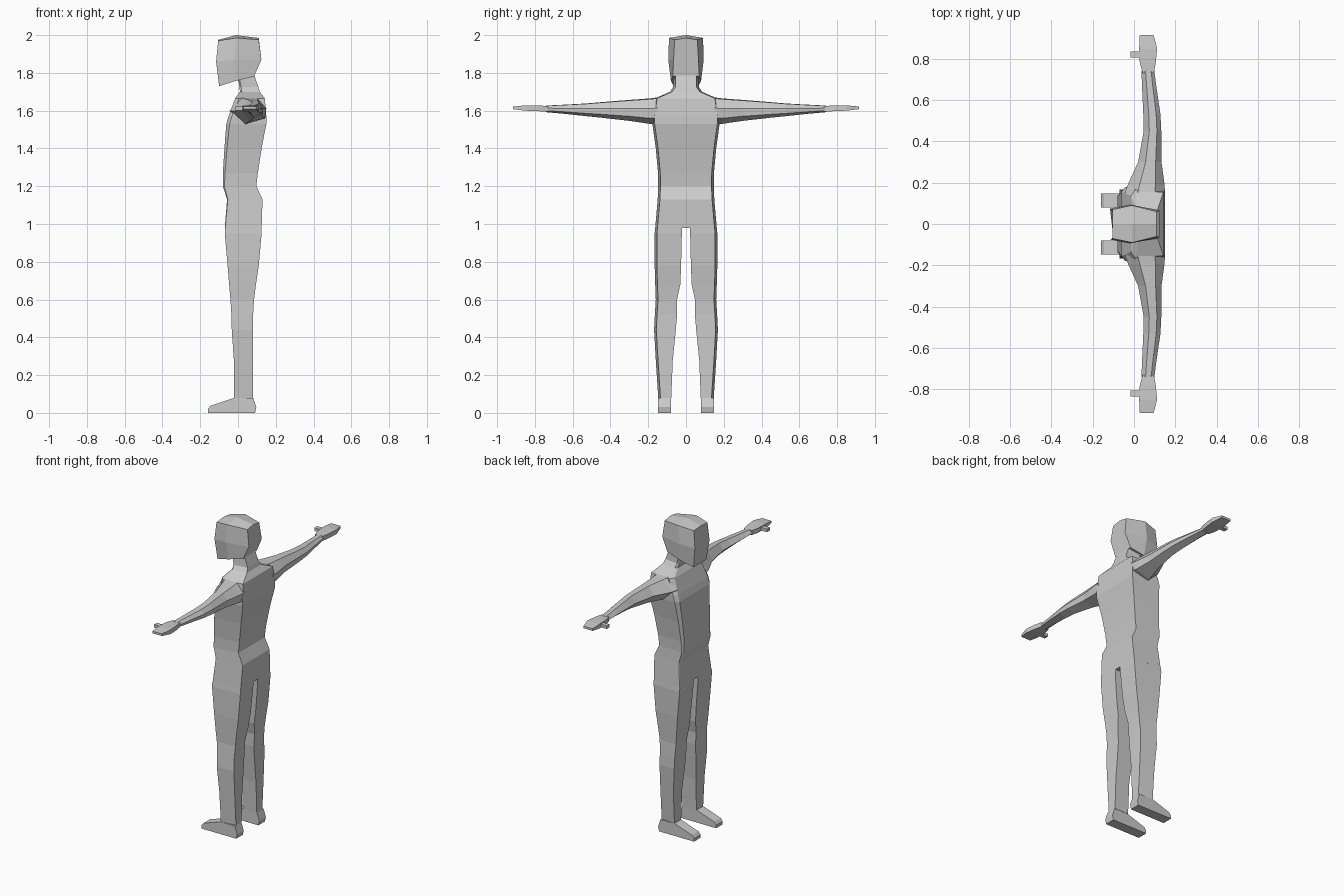
import bpy, bmesh

skin = bpy.data.materials.new("plain_grey")
skin.diffuse_color = (0.6, 0.6, 0.6, 1)


def loft(name, rings, mirror=False):
    """Bridge matching rings of points, cap both ends, optionally mirror across y."""
    bm = bmesh.new()
    loops = [[bm.verts.new(p) for p in ring] for ring in rings]
    for a, b in zip(loops, loops[1:]):
        for i in range(len(a)):
            j = (i + 1) % len(a)
            bm.faces.new((a[i], a[j], b[j], b[i]))
    bm.faces.new(loops[0])
    bm.faces.new(loops[-1])
    bmesh.ops.recalc_face_normals(bm, faces=bm.faces)
    mesh = bpy.data.meshes.new(name)
    bm.to_mesh(mesh)
    bm.free()
    mesh.materials.append(skin)
    obj = bpy.data.objects.new(name, mesh)
    bpy.context.collection.objects.link(obj)
    if mirror:
        mod = obj.modifiers.new("mirror", 'MIRROR')
        mod.use_axis = (False, True, False)
        mod.use_mirror_merge = False
    return obj


# Torso and neck: z, front x, back x, half width, front chamfer
def torso_ring(z, xf, xb, w, c):
    half = [(xf, w - c), (xf + c * 0.7, w), (xb, w - 0.012)]
    return [(x, y, z) for x, y in half] + [(x, -y, z) for x, y in reversed(half)]


torso = [
    (0.98, -0.07, 0.125, 0.163, 0.004),
    (1.13, -0.058, 0.13, 0.15, 0.006),
    (1.20, -0.08, 0.097, 0.147, 0.012),
    (1.27, -0.08, 0.105, 0.148, 0.016),
    (1.40, -0.072, 0.125, 0.16, 0.02),
    (1.53, -0.062, 0.15, 0.178, 0.025),
    (1.57, -0.05, 0.15, 0.178, 0.025),
    (1.665, -0.015, 0.142, 0.165, 0.03),
    (1.70, 0.01, 0.115, 0.085, 0.015),
    (1.725, 0.008, 0.108, 0.068, 0.012),
    (1.82, -0.01, 0.075, 0.065, 0.012),
]
loft("torso_and_neck", [torso_ring(*r) for r in torso])

# Head: front, middle and back slices; (x, z, half width) from jaw to crown
head = [
    [(-0.10, 1.73, 0.066), (-0.116, 1.86, 0.075), (-0.105, 1.97, 0.07)],
    [(-0.01, 1.758, 0.08), (-0.02, 1.87, 0.094), (-0.01, 1.985, 0.09)],
    [(0.085, 1.782, 0.07), (0.124, 1.87, 0.066), (0.11, 1.975, 0.06)],
]
crown = [(-0.105, 1.975), (-0.01, 2.0), (0.11, 1.985)]
loft("head", [[(x, w, z) for x, z, w in s] + [(c[0], 0, c[1])]
              + [(x, -w, z) for x, z, w in reversed(s)]
              for s, c in zip(head, crown)])

# Legs: z, front x, back x, inner y, outer y
legs = [
    (0.98, -0.07, 0.125, 0.02, 0.163),
    (0.95, -0.07, 0.125, 0.022, 0.166),
    (0.78, -0.055, 0.11, 0.026, 0.166),
    (0.68, -0.047, 0.095, 0.03, 0.163),
    (0.60, -0.04, 0.085, 0.047, 0.16),
    (0.52, -0.035, 0.08, 0.047, 0.165),
    (0.44, -0.033, 0.08, 0.054, 0.169),
    (0.28, -0.022, 0.08, 0.07, 0.16),
    (0.08, -0.02, 0.08, 0.078, 0.147),
]
loft("leg", [[(xf, yi, z), (xf, yo, z), (xb, yo - 0.012, z), (xb, yi, z)]
             for z, xf, xb, yi, yo in legs], True)

# Feet: side profile widened across y
foot = [(0.09, 0), (0.097, 0.03), (0.08, 0.08), (-0.02, 0.08),
        (-0.145, 0.038), (-0.16, 0.02), (-0.16, 0)]
loft("foot", [[(x, y, z) for x, z in foot] for y in (0.08, 0.147)], True)


# Arms: y, front x, back x, bottom z, top z
def arm_ring(y, xf, xb, zb, zt):
    d, h = xb - xf, zt - zb
    return [(xf + d * a, y, zb + h * b) for a, b in
            ((0, 0.5), (0.32, 1), (0.75, 0.97), (1, 0.6), (0.97, 0.22), (0.4, 0))]


arms = [
    (0.15, -0.045, 0.15, 1.53, 1.67),
    (0.19, -0.03, 0.148, 1.53, 1.665),
    (0.30, 0.02, 0.133, 1.546, 1.657),
    (0.45, 0.047, 0.132, 1.563, 1.645),
    (0.53, 0.045, 0.128, 1.571, 1.638),
    (0.64, 0.04, 0.112, 1.583, 1.632),
    (0.74, 0.036, 0.098, 1.592, 1.627),
]
loft("arm", [arm_ring(*r) for r in arms], True)


# Hands and thumbs: flat boxy sections
def slab(y, xf, xb, zb, zt):
    return [(xf, y, zb), (xb, y, zb), (xb, y, zt), (xf, y, zt)]


hand = [(0.73, 0.042, 0.096, 1.596, 1.625), (0.78, 0.028, 0.105, 1.597, 1.627),
        (0.85, 0.025, 0.112, 1.60, 1.628), (0.915, 0.028, 0.095, 1.608, 1.622)]
loft("hand", [slab(*r) for r in hand], True)
loft("thumb", [slab(0.806, -0.016, 0.04, 1.602, 1.622),
               slab(0.835, -0.016, 0.04, 1.602, 1.622)], True)
